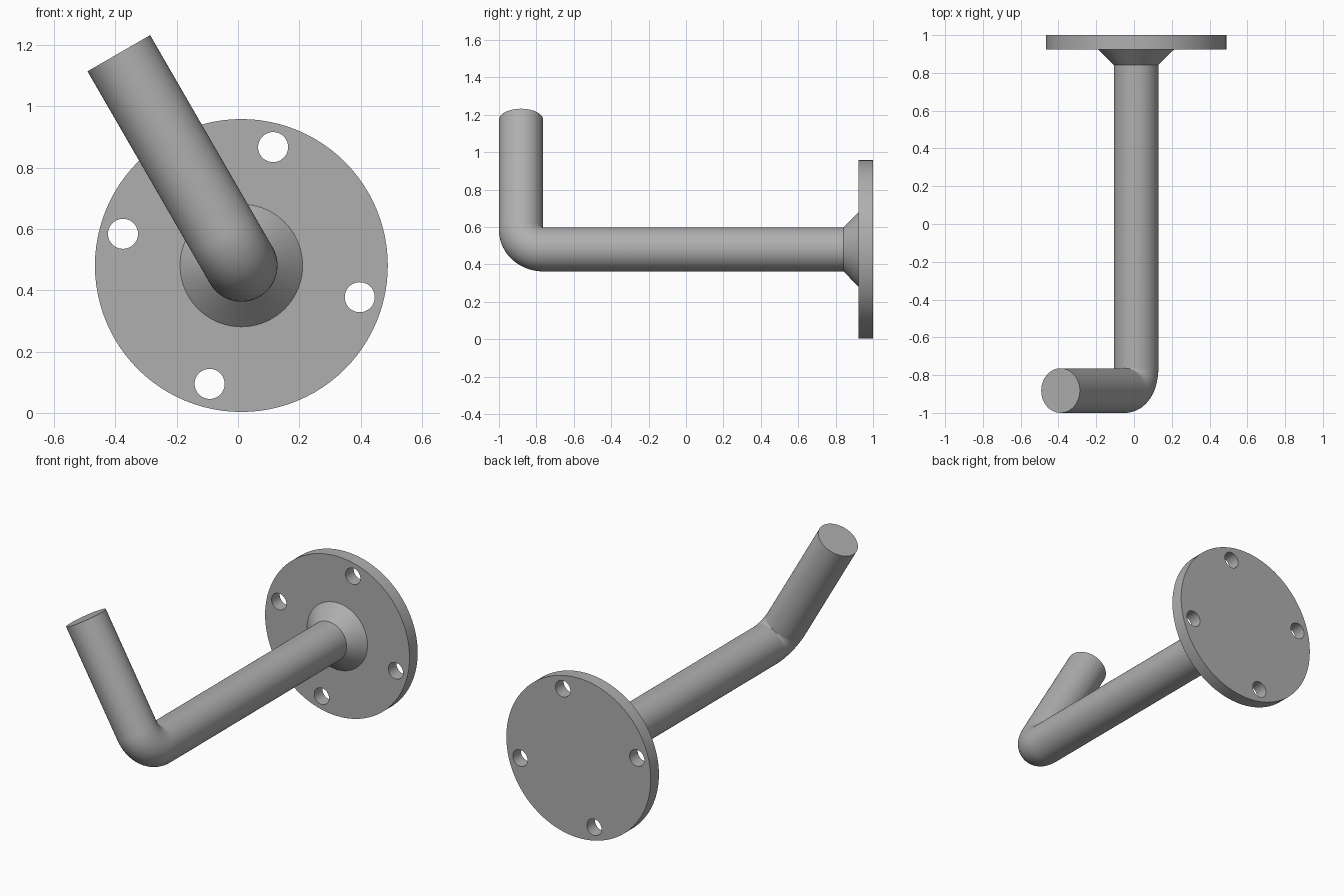
import bpy
import bmesh
import math
from mathutils import Matrix, Vector

old = bpy.data.objects.get("Cube")
if old:
    bpy.data.objects.remove(old, do_unlink=True)

CX, CZ = 0.011, 0.481      # axis of the rod and flange
PLATE_R = 0.478
ROD_R = 0.118
PLATE_FRONT, COLLAR_FRONT = 0.923, 0.842
SEGMENTS = 96

steel = bpy.data.materials.new("plain grey steel")
steel.use_nodes = True
grey = (0.43, 0.43, 0.43, 1)
steel.diffuse_color = grey
steel.node_tree.nodes["Principled BSDF"].inputs["Base Color"].default_value = grey


def make_object(name, bm):
    bmesh.ops.recalc_face_normals(bm, faces=bm.faces)
    mesh = bpy.data.meshes.new(name)
    bm.to_mesh(mesh)
    bm.free()
    mesh.materials.append(steel)
    obj = bpy.data.objects.new(name, mesh)
    bpy.context.collection.objects.link(obj)
    return obj


def select_only(obj):
    bpy.ops.object.select_all(action="DESELECT")
    obj.select_set(True)
    bpy.context.view_layer.objects.active = obj


def skin_rings(name, rings):
    """Join equal rings of points into a closed, capped tube."""
    bm = bmesh.new()
    loops = [[bm.verts.new(p) for p in ring] for ring in rings]
    for a, b in zip(loops, loops[1:]):
        for i in range(len(a)):
            j = (i + 1) % len(a)
            bm.faces.new((a[i], a[j], b[j], b[i]))
    bm.faces.new(loops[0])
    bm.faces.new(loops[-1])
    return make_object(name, bm)


def ring(centre, side, up, radius):
    angles = [math.tau * i / SEGMENTS for i in range(SEGMENTS)]
    return [centre + radius * (math.cos(a) * side + math.sin(a) * up) for a in angles]


X, Y, Z = Vector((1, 0, 0)), Vector((0, 1, 0)), Vector((0, 0, 1))

# Round flange with a conical collar
profile = [(PLATE_R, 1.0), (PLATE_R, PLATE_FRONT), (0.2, PLATE_FRONT), (ROD_R, COLLAR_FRONT)]
flange = skin_rings("mounting_flange",
                    [ring(Vector((CX, y, CZ)), X, Z, r) for r, y in profile])

# Four screw holes through the flange
bm = bmesh.new()
for k in range(4):
    a = math.radians(75 + 90 * k)
    place = Matrix.Translation((CX + 0.4 * math.cos(a), 0.96, CZ + 0.4 * math.sin(a)))
    bmesh.ops.create_cone(bm, cap_ends=True, segments=48, radius1=0.049, radius2=0.049,
                          depth=0.3, matrix=place @ Matrix.Rotation(math.pi / 2, 4, "X"))
cutter = make_object("screw_hole_cutter", bm)
cutter.hide_render = True
cut = flange.modifiers.new("screw_holes", "BOOLEAN")
cut.operation = "DIFFERENCE"
cut.solver = "EXACT"
cut.object = cutter
select_only(flange)
bpy.ops.object.modifier_apply(modifier=cut.name)
bpy.data.objects.remove(cutter, do_unlink=True)

# Bent rod: straight shank, tight elbow, raised arm leaning to one side
tilt = math.radians(30)
arm = Vector((-math.sin(tilt), 0, math.cos(tilt)))
side = Vector((math.cos(tilt), 0, math.sin(tilt)))
bend = ROD_R + 0.001
pivot = Vector((CX, -1 + ROD_R + bend, CZ)) + arm * bend
rings = [ring(Vector((CX, COLLAR_FRONT + 0.02, CZ)), side, arm, ROD_R)]
for i in range(25):
    t = math.pi / 2 * i / 24
    outward = -math.cos(t) * arm - math.sin(t) * Y
    rings.append(ring(pivot + bend * outward, side, -outward, ROD_R))
rings.append(ring(Vector((CX, -1 + ROD_R, CZ)) + arm * 0.8, side, Y, ROD_R))
rod = skin_rings("bent_rod", rings)

for obj in (flange, rod):
    select_only(obj)
    bpy.ops.object.shade_smooth_by_angle(angle=math.radians(30))
